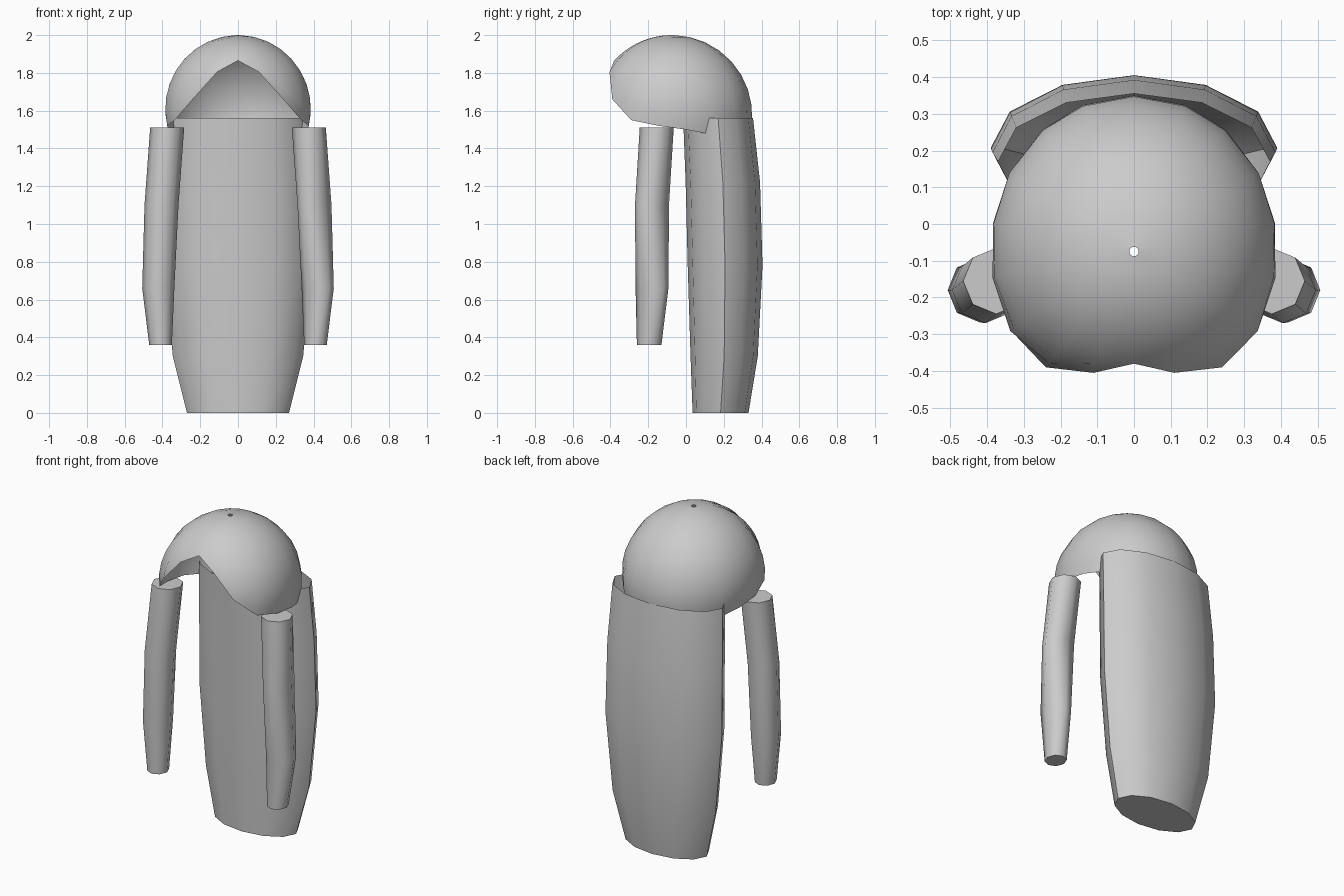
import bpy, bmesh, math

cube = bpy.data.objects.get("Cube")
if cube:
    bpy.data.objects.remove(cube, do_unlink=True)

grey = bpy.data.materials.new("light_grey")
grey.use_nodes = True
colour = (0.6, 0.6, 0.6, 1)
grey.diffuse_color = colour
grey.node_tree.nodes["Principled BSDF"].inputs["Base Color"].default_value = colour


def finish(name, bm, angle):
    bmesh.ops.recalc_face_normals(bm, faces=bm.faces)
    mesh = bpy.data.meshes.new(name)
    bm.to_mesh(mesh)
    bm.free()
    mesh.materials.append(grey)
    obj = bpy.data.objects.new(name, mesh)
    bpy.context.collection.objects.link(obj)
    bpy.ops.object.select_all(action="DESELECT")
    obj.select_set(True)
    bpy.context.view_layer.objects.active = obj
    bpy.ops.object.shade_smooth_by_angle(angle=math.radians(angle))
    return obj


def bridge(bm, lower, upper):
    n = len(lower)
    for i in range(n):
        j = (i + 1) % n
        bm.faces.new((lower[i], lower[j], upper[j], upper[i]))


def tube(name, rings, sides, angle, closed_top, twist=0):
    """Loft elliptical rings: (z, centre x, centre y, radius x, radius y)."""
    bm = bmesh.new()
    loops = []
    for k, (z, cx, cy, rx, ry) in enumerate(rings):
        turn = twist if k < 2 else 0
        angles = [math.tau * i / sides + turn for i in range(sides)]
        loops.append([bm.verts.new((cx + rx * math.cos(a), cy + ry * math.sin(a), z))
                      for a in angles])
    for lower, upper in zip(loops, loops[1:]):
        bridge(bm, lower, upper)
    bm.faces.new(loops[0])
    if closed_top:
        bm.faces.new(loops[-1])
    return finish(name, bm, angle)


# Hair cap: circular arcs run from the crown to a rim that peaks over the brow
crown_y, crown_z, hole = -0.075, 2.0, 0.013
rim = [(0, -0.38, 1.865), (0.11, -0.405, 1.805), (0.24, -0.39, 1.66),
       (0.335, -0.29, 1.55), (0.375, -0.145, 1.52), (0.37, 0, 1.50),
       (0.325, 0.13, 1.475), (0.24, 0.245, 1.47), (0.135, 0.31, 1.465),
       (0, 0.335, 1.46)]
rim += [(-x, y, z) for x, y, z in rim[-2:0:-1]]
steps = 9
bm = bmesh.new()
loops = [[] for _ in range(steps + 1)]
for x, y, z in rim:
    reach = math.hypot(x, y - crown_y)
    sweep = 2 * math.atan2(crown_z - z, reach)
    radius = reach / math.sin(sweep)
    start = math.asin(hole / radius)
    for k in range(steps + 1):
        a = start + (sweep - start) * k / steps
        f = radius * math.sin(a) / reach
        loops[k].append(bm.verts.new((x * f, crown_y + (y - crown_y) * f,
                                      crown_z - radius * (1 - math.cos(a)))))
for upper, lower in zip(loops, loops[1:]):
    bridge(bm, lower, upper)
finish("hair_cap", bm, 60)

# Long back hair: open at the top, closed at the bottom
tube("back_hair",
     [(0, 0, 0.183, 0.27, 0.148), (0.3, 0, 0.202, 0.345, 0.178),
      (0.78, 0, 0.207, 0.39, 0.198), (1.22, 0, 0.195, 0.385, 0.197),
      (1.56, 0, 0.17, 0.37, 0.185)], 12, 50, False)

# Side locks hanging in front of the shoulders
for name, side, twist in (("left_lock", 1, math.pi / 4), ("right_lock", -1, 0)):
    tube(name,
         [(0.36, side * 0.41, -0.195, 0.06, 0.065),
          (0.66, side * 0.422, -0.18, 0.085, 0.087),
          (1.1, side * 0.405, -0.18, 0.09, 0.09),
          (1.51, side * 0.375, -0.155, 0.09, 0.09)], 8, 50, True, twist)
